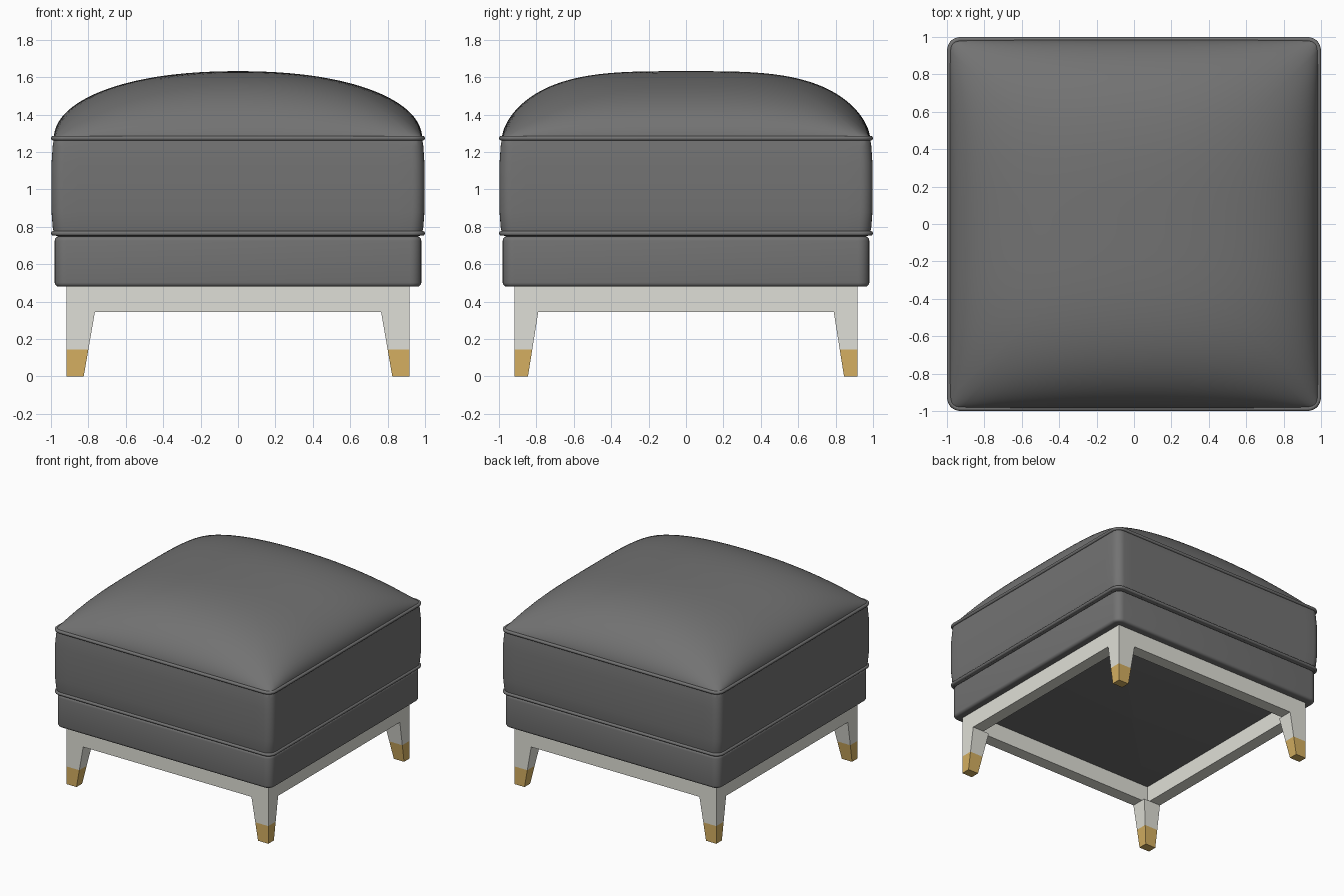
import bpy, bmesh
from math import sin, cos, pi, radians

if "Cube" in bpy.data.objects:
    bpy.data.objects.remove(bpy.data.objects["Cube"])


def material(name, rgb):
    m = bpy.data.materials.new(name)
    m.diffuse_color = (*rgb, 1)
    m.use_nodes = True
    m.node_tree.nodes["Principled BSDF"].inputs["Base Color"].default_value = m.diffuse_color
    return m


LEATHER = material("dark_leather", (0.17, 0.17, 0.17))
PAINT = material("pale_paint", (0.74, 0.74, 0.68))
BRASS = material("brass", (0.66, 0.43, 0.12))


def square(half, r=0.0, z=0.0, arc=6, side=1):
    """Rounded square outline, with each straight side split into pieces."""
    pts, c = [], half - r
    for q in range(4):
        a0 = q * pi / 2
        ca, sa = round(cos(a0)), round(sin(a0))
        steps = arc if r > 0 else 0
        corner = []
        for i in range(steps + 1):
            a = pi / 2 * i / max(steps, 1)
            corner.append((c + r * cos(a), c + r * sin(a)))
        # continue along the side towards the next corner
        x0, y0 = (c, half)
        for i in range(1, side):
            corner.append((x0 - 2 * c * i / side, y0))
        pts += [(x * ca - y * sa, x * sa + y * ca, z) for x, y in corner]
    return pts


def loft(name, rings, mat, caps=True, closed=False, smooth=True):
    bm = bmesh.new()
    rows = [[bm.verts.new(p) for p in ring] for ring in rings]
    n = len(rows[0])
    pairs = list(zip(rows, rows[1:]))
    if closed:
        pairs.append((rows[-1], rows[0]))
    for a, b in pairs:
        for i in range(n):
            j = (i + 1) % n
            bm.faces.new((a[i], a[j], b[j], b[i]))
    if caps:
        bm.faces.new(rows[0][::-1])
        bm.faces.new(rows[-1])
    bmesh.ops.recalc_face_normals(bm, faces=bm.faces)
    mesh = bpy.data.meshes.new(name)
    bm.to_mesh(mesh)
    bm.free()
    mesh.materials.append(mat)
    if smooth:
        mesh.shade_smooth()
        mesh.set_sharp_from_angle(angle=radians(40))
    ob = bpy.data.objects.new(name, mesh)
    bpy.context.collection.objects.link(ob)
    return ob


# Seat cushion: gently bulging walls, then a crowned top
EDGE, TOP, CROWN = 0.985, 1.27, 0.362


def crown(x, y):
    tx, ty = min(abs(x) / EDGE, 1), min(abs(y) / EDGE, 1)
    return TOP + CROWN * (1 - tx ** 2.2) ** 0.48 * (1 - ty ** 3.5) ** 0.6


walls = [(0.95, 0.745), (0.983, 0.755), (0.991, 0.80), (0.997, 0.88),
         (0.998, 1.0), (0.997, 1.14), (0.991, 1.23)]
rings = [square(h, 0.065, z, side=24) for h, z in walls]
N = 28
for k in range(N):
    s = cos(k / N * pi / 2)
    outline = square(EDGE * s, 0.06 * s, side=24)
    rings.append([(x, y, crown(x, y)) for x, y, _ in outline])
loft("seat_cushion", rings, LEATHER)

# Piping around the cushion seams
for name, z in (("top_piping", 1.274), ("bottom_piping", 0.765)):
    tube = []
    for i in range(10):
        a = 2 * pi * i / 10
        d = 0.013 * cos(a)
        tube.append(square(0.987 + d, 0.06 + d, z + 0.013 * sin(a)))
    loft(name, tube, LEATHER, caps=False, closed=True)

# Upholstered base with softly rounded rims
R = 0.022
rim = [(R * (1 - sin(a)), R * (1 - cos(a))) for a in (i * pi / 8 for i in range(5))]
base = [square(0.98 - d, 0.06 - d, 0.48 + h) for d, h in rim]
base += [square(0.98 - d, 0.06 - d, 0.748 - h) for d, h in reversed(rim)]
loft("upholstered_base", base, LEATHER)

# Open wooden frame
loft("frame", [square(h, 0, z) for h, z in
               ((0.918, 0.345), (0.918, 0.482), (0.818, 0.482), (0.818, 0.345))],
     PAINT, caps=False, closed=True, smooth=False)


# Tapered corner legs with brass tips
def leg_section(sx, sy, z):
    wx, wy, o = 0.093 + 0.06 * z / 0.345, 0.073 + 0.055 * z / 0.345, 0.918
    return [(sx * x, sy * y, z) for x, y in
            ((o, o), (o - wx, o), (o - wx, o - wy), (o, o - wy))]


for sy, depth in ((-1, "front"), (1, "back")):
    for sx, hand in ((-1, "left"), (1, "right")):
        for part, z0, z1, mat in (("leg", 0.145, 0.345, PAINT), ("leg_tip", 0, 0.145, BRASS)):
            loft(f"{depth}_{hand}_{part}",
                 [leg_section(sx, sy, z0), leg_section(sx, sy, z1)], mat, smooth=False)
